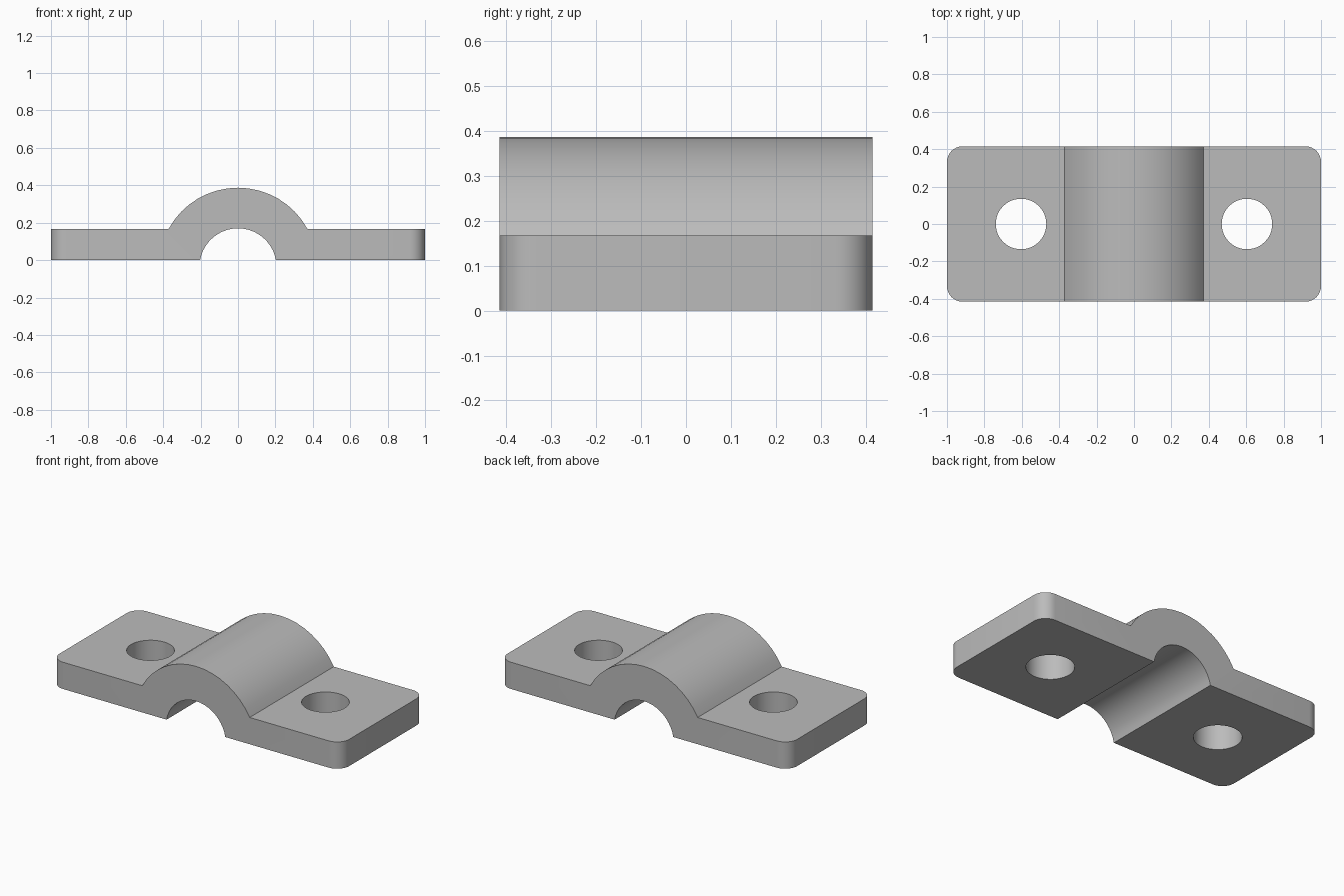
import bpy
import bmesh
from math import asin, sin, cos, pi

cube = bpy.data.objects.get("Cube")
if cube:
    bpy.data.objects.remove(cube, do_unlink=True)

HALF_LENGTH, HALF_DEPTH, THICKNESS = 1.0, 0.415, 0.167
AXIS_Z, OUTER_R, INNER_R = -0.036, 0.423, 0.206
HOLE_X, HOLE_R, CORNER_R = 0.604, 0.135, 0.083

# Single grey finish
grey = bpy.data.materials.new("plain_grey")
grey.use_nodes = True
colour = (0.5, 0.5, 0.5, 1)
grey.diffuse_color = colour
grey.node_tree.nodes["Principled BSDF"].inputs["Base Color"].default_value = colour


def arc(radius, base_z, steps):
    """Arc about the pipe axis, from -x to +x, ending at height base_z."""
    half = pi / 2 - asin((base_z - AXIS_Z) / radius)
    angles = [half * (2 * i / steps - 1) for i in range(steps + 1)]
    return [(radius * sin(a), AXIS_Z + radius * cos(a)) for a in angles]


# Clamp body: side profile swept along y
profile = [(-HALF_LENGTH, 0), (-HALF_LENGTH, THICKNESS)]
profile += arc(OUTER_R, THICKNESS, 16)
profile += [(HALF_LENGTH, THICKNESS), (HALF_LENGTH, 0)]
profile += reversed(arc(INNER_R, 0, 20))

bm = bmesh.new()
face = bm.faces.new([bm.verts.new((x, -HALF_DEPTH, z)) for x, z in profile])
swept = bmesh.ops.extrude_face_region(bm, geom=[face])["geom"]
bmesh.ops.translate(bm, vec=(0, 2 * HALF_DEPTH, 0),
                    verts=[v for v in swept if isinstance(v, bmesh.types.BMVert)])
bmesh.ops.recalc_face_normals(bm, faces=bm.faces)

# Rounded vertical corners of the flanges
corners = [e for e in bm.edges
           if all(abs(v.co.x) > HALF_LENGTH - 0.001 for v in e.verts)
           and abs(e.verts[0].co.z - e.verts[1].co.z) > 0.1]
bmesh.ops.bevel(bm, geom=corners, offset=CORNER_R, segments=8,
                profile=0.5, affect='EDGES')
mesh = bpy.data.meshes.new("pipe_clamp")
bm.to_mesh(mesh)
bm.free()
mesh.materials.append(grey)
clamp = bpy.data.objects.new("pipe_clamp", mesh)
bpy.context.collection.objects.link(clamp)

# Bolt holes through both flanges
for side, name in ((1, "left"), (-1, "right")):
    bpy.ops.mesh.primitive_cylinder_add(vertices=48, radius=HOLE_R, depth=1,
                                        location=(side * HOLE_X, 0, 0))
    cutter = bpy.context.object
    cutter.name = name + "_hole_cutter"
    cutter.data.materials.append(grey)
    cutter.hide_render = True
    cut = clamp.modifiers.new(name + "_bolt_hole", 'BOOLEAN')
    cut.operation = 'DIFFERENCE'
    cut.solver = 'EXACT'
    cut.object = cutter
    bpy.ops.object.select_all(action='DESELECT')
    clamp.select_set(True)
    bpy.context.view_layer.objects.active = clamp
    bpy.ops.object.modifier_apply(modifier=cut.name)
    bpy.data.objects.remove(cutter, do_unlink=True)

bpy.ops.object.shade_smooth_by_angle(angle=pi / 6)
